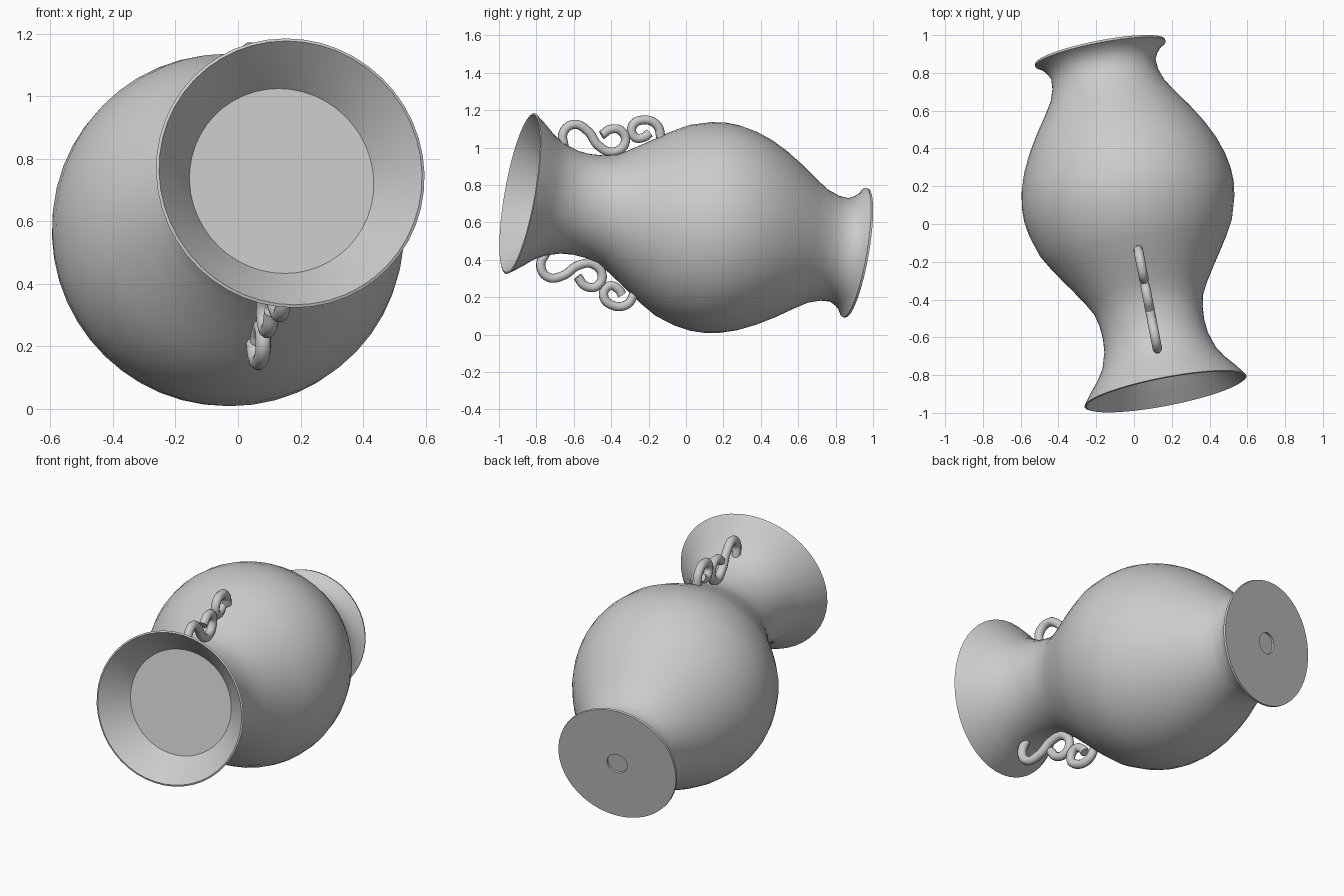
import bpy
import bmesh
import math
from mathutils import Matrix, Vector

cube = bpy.data.objects.get("Cube")
if cube:
    bpy.data.objects.remove(cube)

# One grey clay material
GREY = (0.6, 0.6, 0.6, 1.0)
clay = bpy.data.materials.new("grey clay")
clay.use_nodes = True
clay.diffuse_color = GREY
clay.node_tree.nodes["Principled BSDF"].inputs["Base Color"].default_value = GREY

# Local frame of the tilted vase: Z runs from foot to mouth, X points upward
foot = Vector((-0.18, 0.912, 0.437))
mouth = Vector((0.168, -0.89, 0.755))
axis = (mouth - foot).normalized()
up = Vector((0, 0, 1))
up = (up - axis * up.dot(axis)).normalized()
side = axis.cross(up)
frame = Matrix.Translation(foot) @ Matrix((up, side, axis)).transposed().to_4x4()


def place(name, data):
    obj = bpy.data.objects.new(name, data)
    bpy.context.scene.collection.objects.link(obj)
    data.materials.append(clay)
    obj.matrix_world = frame
    return obj


def lathe(name, profile, sides=48):
    """Spin (radius, height) points around local Z."""
    bm = bmesh.new()
    verts = [bm.verts.new((r, 0, h)) for r, h in profile]
    edges = [bm.edges.new(pair) for pair in zip(verts, verts[1:])]
    bmesh.ops.spin(bm, geom=verts + edges, cent=(0, 0, 0), axis=(0, 0, 1),
                   angle=math.tau, steps=sides)
    bmesh.ops.remove_doubles(bm, verts=bm.verts, dist=0.0005)
    bmesh.ops.recalc_face_normals(bm, faces=bm.faces)
    mesh = bpy.data.meshes.new(name)
    bm.to_mesh(mesh)
    bm.free()
    mesh.shade_smooth()
    mesh.set_sharp_from_angle(angle=math.radians(35))
    return place(name, mesh)


def scroll(name, points, flip):
    """Round rod following (radius, height) points beside the vase."""
    curve = bpy.data.curves.new(name, "CURVE")
    curve.dimensions = "3D"
    curve.bevel_depth = 0.025
    curve.bevel_resolution = 3
    curve.resolution_u = 8
    curve.use_fill_caps = True
    spline = curve.splines.new("BEZIER")
    spline.bezier_points.add(len(points) - 1)
    for knot, (r, h) in zip(spline.bezier_points, points):
        knot.co = (r * flip, 0, h)
        knot.handle_left_type = knot.handle_right_type = "AUTO"
    return place(name, curve)


# Vase: dimpled foot, belly, neck, flared lip and the flat disc inside the mouth
lathe("vase_body", [
    (0, 0.012), (0.06, 0.012), (0.06, 0), (0.35, 0), (0.352, 0.012),
    (0.322, 0.03), (0.298, 0.06), (0.281, 0.095), (0.285, 0.15),
    (0.309, 0.22), (0.36, 0.3), (0.42, 0.388), (0.475, 0.48), (0.519, 0.571),
    (0.548, 0.66), (0.563, 0.744), (0.565, 0.82), (0.554, 0.898),
    (0.52, 1.01), (0.475, 1.09), (0.43, 1.16), (0.38, 1.235), (0.33, 1.313),
    (0.294, 1.38), (0.278, 1.45), (0.273, 1.52), (0.279, 1.59),
    (0.307, 1.68), (0.344, 1.74), (0.39, 1.795), (0.437, 1.858),
    (0.428, 1.862), (0.38, 1.808), (0.335, 1.755), (0.30, 1.71), (0, 1.71),
])

# Scrollwork handles, the same pair above and below
long_scroll = [
    (0.28, 1.665), (0.365, 1.682), (0.415, 1.63), (0.392, 1.554),
    (0.324, 1.481), (0.305, 1.40), (0.358, 1.344), (0.419, 1.366),
    (0.425, 1.428), (0.384, 1.475),
]
short_curl = [
    (0.425, 1.155), (0.484, 1.184), (0.504, 1.254), (0.461, 1.318),
    (0.404, 1.297), (0.414, 1.243), (0.439, 1.22),
]
for label, flip in (("upper", 1), ("lower", -1)):
    scroll(label + "_handle_scroll", long_scroll, flip)
    scroll(label + "_handle_curl", short_curl, flip)
